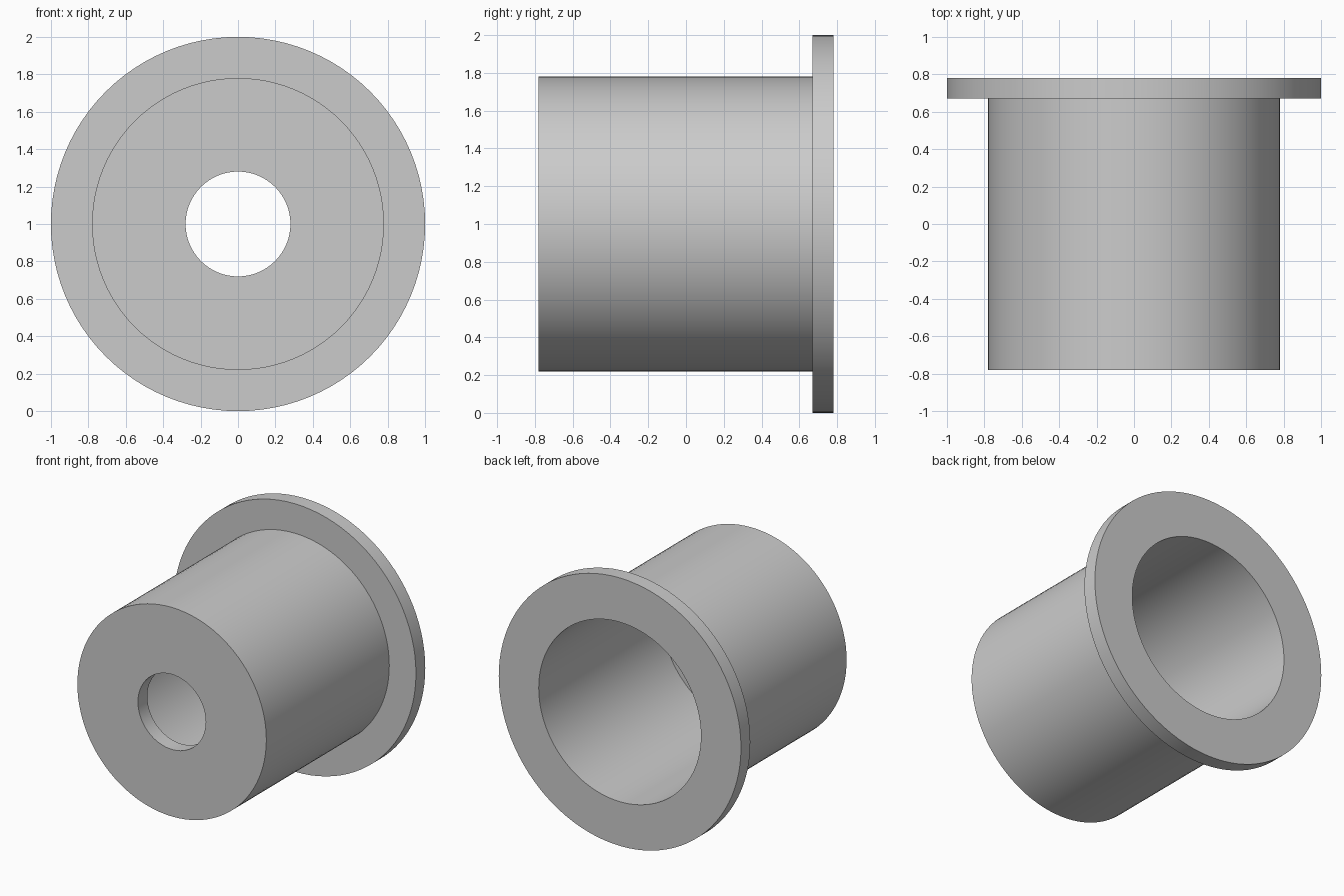
import bpy
import bmesh
import math
from mathutils import Matrix

cube = bpy.data.objects.get("Cube")
if cube:
    bpy.data.objects.remove(cube, do_unlink=True)

SEGMENTS = 96
BODY_R, FLANGE_R, BORE_R, HOLE_R = 0.78, 1.0, 0.67, 0.28
FRONT, BACK, WALL = -0.78, 0.78, 0.11

grey = bpy.data.materials.new("plain grey")
grey.use_nodes = True
colour = (0.6, 0.6, 0.6, 1)
grey.diffuse_color = colour
grey.node_tree.nodes["Principled BSDF"].inputs["Base Color"].default_value = colour

# Closed cross-section as (radius, y): body, flange, bore and end-wall hole
profile = [
    (HOLE_R, FRONT), (BODY_R, FRONT),
    (BODY_R, BACK - WALL), (FLANGE_R, BACK - WALL),
    (FLANGE_R, BACK), (BORE_R, BACK),
    (BORE_R, FRONT + WALL), (HOLE_R, FRONT + WALL),
]

# Spin the section around the y axis
bm = bmesh.new()
verts = [bm.verts.new((r, y, 0)) for r, y in profile]
edges = [bm.edges.new((v, verts[(i + 1) % len(verts)])) for i, v in enumerate(verts)]
bmesh.ops.spin(bm, geom=verts + edges, cent=(0, 0, 0), axis=(0, 1, 0),
               angle=math.tau, steps=SEGMENTS, use_merge=True)
bmesh.ops.remove_doubles(bm, verts=bm.verts, dist=0.0001)
bmesh.ops.recalc_face_normals(bm, faces=bm.faces)
bmesh.ops.transform(bm, matrix=Matrix.Translation((0, 0, FLANGE_R)), verts=bm.verts)

mesh = bpy.data.meshes.new("flanged_sleeve")
bm.to_mesh(mesh)
bm.free()
mesh.materials.append(grey)
sleeve = bpy.data.objects.new("flanged_sleeve", mesh)
bpy.context.collection.objects.link(sleeve)

# Smooth round walls, sharp rims
bpy.ops.object.select_all(action="DESELECT")
sleeve.select_set(True)
bpy.context.view_layer.objects.active = sleeve
bpy.ops.object.shade_smooth_by_angle(angle=math.radians(30))
